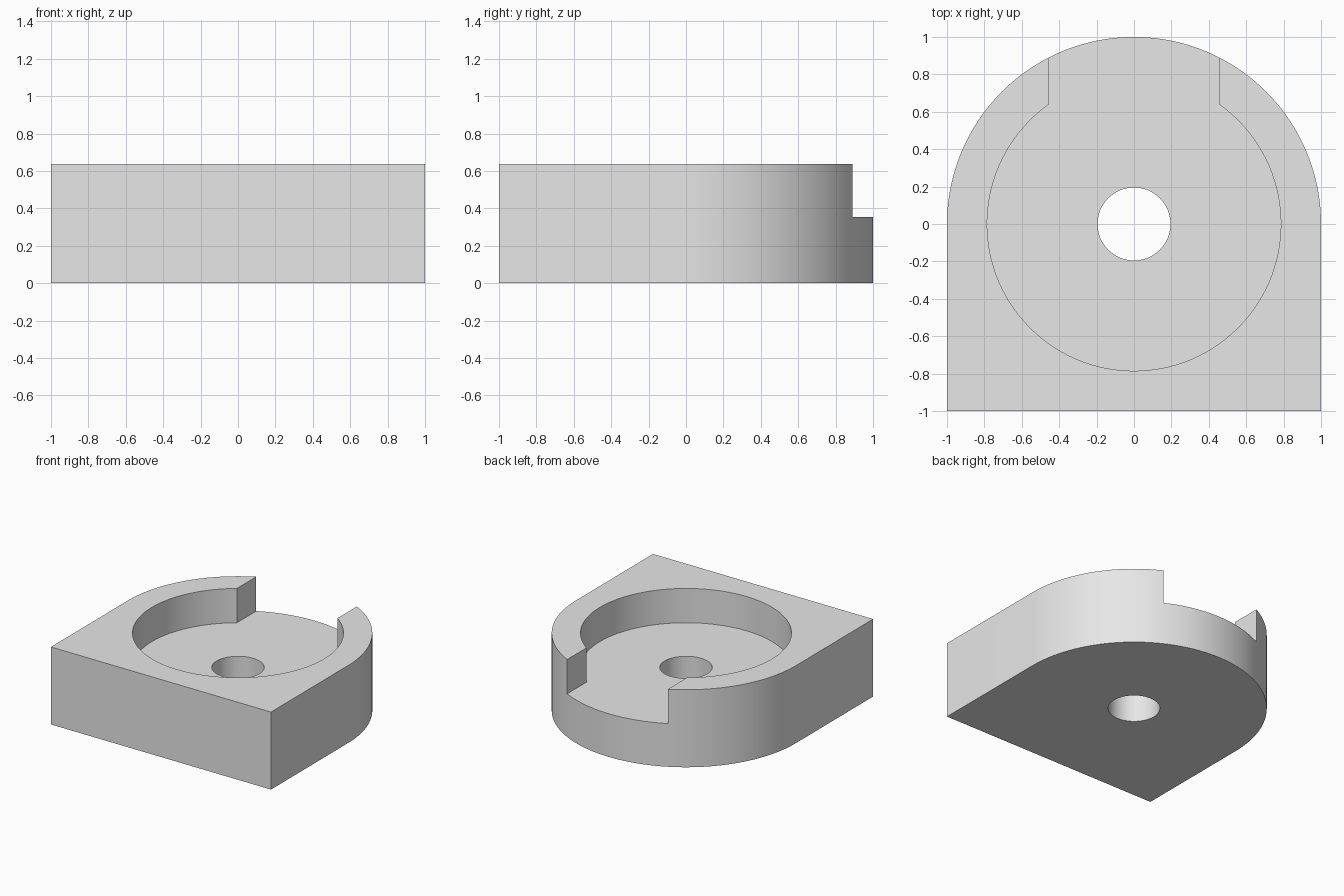
import bpy, bmesh
from math import sin, cos, pi, asin, radians

cube = bpy.data.objects.get("Cube")
if cube:
    bpy.data.objects.remove(cube, do_unlink=True)

HEIGHT, FLOOR = 0.637, 0.355
POCKET_R, HOLE_R, NOTCH_X = 0.785, 0.195, 0.457

grey = bpy.data.materials.new("light grey")
grey.use_nodes = True
grey.diffuse_color = (0.8, 0.8, 0.8, 1)
grey.node_tree.nodes["Principled BSDF"].inputs["Base Color"].default_value = (0.8, 0.8, 0.8, 1)


def arc(radius, start, end, steps):
    """Points along a circular arc about the origin."""
    angles = [start + (end - start) * i / steps for i in range(steps + 1)]
    return [(radius * cos(a), radius * sin(a)) for a in angles]


def prism(name, outline, low, high):
    """Extrude a closed counter-clockwise outline from low to high."""
    bm = bmesh.new()
    face = bm.faces.new([bm.verts.new((x, y, low)) for x, y in outline])
    top = bmesh.ops.extrude_face_region(bm, geom=[face])["geom"]
    verts = [v for v in top if isinstance(v, bmesh.types.BMVert)]
    bmesh.ops.translate(bm, verts=verts, vec=(0, 0, high - low))
    bmesh.ops.recalc_face_normals(bm, faces=bm.faces)
    mesh = bpy.data.meshes.new(name)
    bm.to_mesh(mesh)
    bm.free()
    mesh.materials.append(grey)
    obj = bpy.data.objects.new(name, mesh)
    bpy.context.collection.objects.link(obj)
    return obj


# Block: square front, half-round back
housing = prism("housing", arc(1, 0, pi, 96) + [(-1, -1), (1, -1)], 0, HEIGHT)

# Round pocket joined to the notch that opens through the back wall
edge = pi / 2 - asin(NOTCH_X / POCKET_R)
keyhole = arc(POCKET_R, pi - edge, 2 * pi + edge, 160) + [(NOTCH_X, 1.2), (-NOTCH_X, 1.2)]
pocket = prism("pocket_cutter", keyhole, FLOOR, HEIGHT + 0.2)

# Through hole in the floor
hole = prism("hole_cutter", arc(HOLE_R, 0, 2 * pi, 64)[:-1], -0.2, FLOOR + 0.1)

bpy.context.view_layer.objects.active = housing
housing.select_set(True)
for cutter in (pocket, hole):
    cutter.hide_render = True
    mod = housing.modifiers.new(cutter.name, "BOOLEAN")
    mod.operation = "DIFFERENCE"
    mod.solver = "EXACT"
    mod.object = cutter
    bpy.ops.object.modifier_apply(modifier=mod.name)
    bpy.data.objects.remove(cutter, do_unlink=True)

bpy.ops.object.shade_smooth_by_angle(angle=radians(30))
